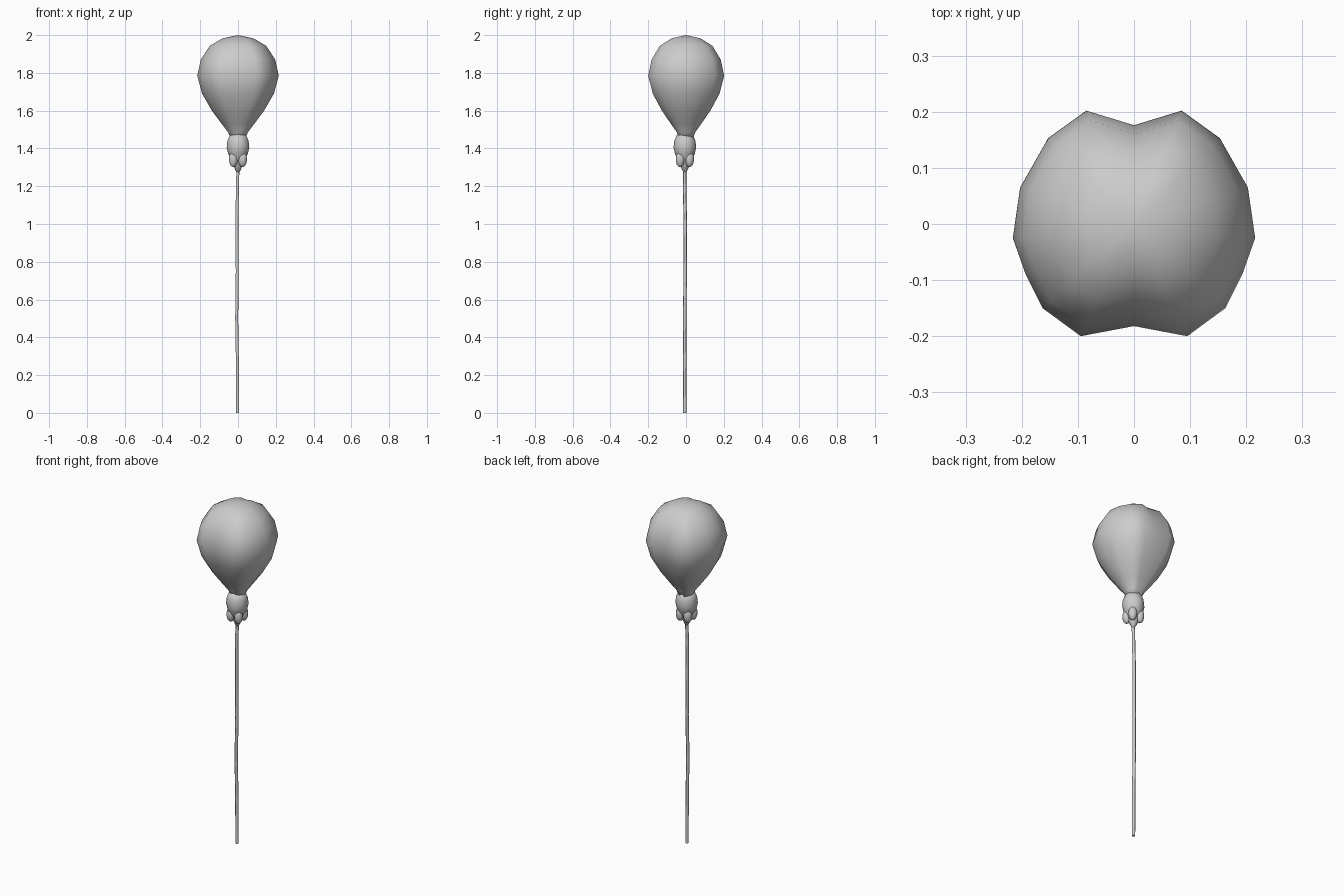
import bpy, math

if "Cube" in bpy.data.objects:
    bpy.data.objects.remove(bpy.data.objects["Cube"])

def mesh_object(name, verts, faces):
    me = bpy.data.meshes.new(name)
    me.from_pydata(verts, [], faces)
    me.polygons.foreach_set("use_smooth", [True] * len(me.polygons))
    ob = bpy.data.objects.new(name, me)
    bpy.context.collection.objects.link(ob)
    return ob

def loft(name, section, profile):
    """Scale a closed unit cross-section along (radius, z) rings, capped with fans."""
    n = len(section)
    verts = [(x * r, y * r, z) for r, z in profile[1:-1] for x, y in section]
    rings = len(profile) - 2
    faces = [(i * n + j, i * n + (j + 1) % n, (i + 1) * n + (j + 1) % n, (i + 1) * n + j)
             for i in range(rings - 1) for j in range(n)]
    bottom, top = len(verts), len(verts) + 1
    verts += [(0, 0, profile[0][1]), (0, 0, profile[-1][1])]
    last = (rings - 1) * n
    for j in range(n):
        k = (j + 1) % n
        faces += [(bottom, k, j), (top, last + j, last + k)]
    return mesh_object(name, verts, faces)

# Balloon: lobed outline with shallow creases front and back
half = [(0, -.182), (.095, -.20), (.163, -.15), (.193, -.09), (.216, -.025),
        (.203, .065), (.153, .153), (.085, .202), (0, .176)]
outline = half + [(-x, y) for x, y in half[-2:0:-1]]
section = [(x / .216, y / .216) for x, y in outline]
loft("balloon", section, [
    (0, 1.45), (.04, 1.455), (.052, 1.485), (.09, 1.535), (.138, 1.60), (.19, 1.69),
    (.216, 1.785), (.197, 1.87), (.15, 1.943), (.082, 1.983), (0, 2.0)])

# Knot: bulb tapering down to the string
circle = [(math.cos(a * math.tau / 12), math.sin(a * math.tau / 12)) for a in range(12)]
knot = loft("knot", circle, [
    (0, 1.27), (.009, 1.275), (.025, 1.31), (.035, 1.34), (.052, 1.37), (.06, 1.405),
    (.056, 1.44), (.043, 1.472), (0, 1.478)])
knot.location.y = -.006

# Gathered folds around the knot's base
for i in range(4):
    a = math.radians(45 + 90 * i)
    bpy.ops.mesh.primitive_uv_sphere_add(
        segments=10, ring_count=7, location=(.035 * math.cos(a), .035 * math.sin(a) - .006, 1.343))
    fold = bpy.context.object
    fold.name = f"knot_fold_{i + 1}"
    fold.scale = (.024, .024, .042)
    bpy.ops.object.shade_smooth()

# String: slightly wavering tube
path = [(-.002, -.006, 0), (-.003, -.006, .25), (-.007, -.007, .5), (-.004, -.004, .75),
        (-.006, -.004, 1.0), (-.003, -.007, 1.2), (0, -.006, 1.30)]
curve = bpy.data.curves.new("string", "CURVE")
curve.dimensions = "3D"
curve.bevel_depth = .009
curve.bevel_resolution = 1
curve.use_fill_caps = True
spline = curve.splines.new("POLY")
spline.points.add(len(path) - 1)
for p, co in zip(spline.points, path):
    p.co = (*co, 1)
spline.use_smooth = True
bpy.context.collection.objects.link(bpy.data.objects.new("string", curve))
